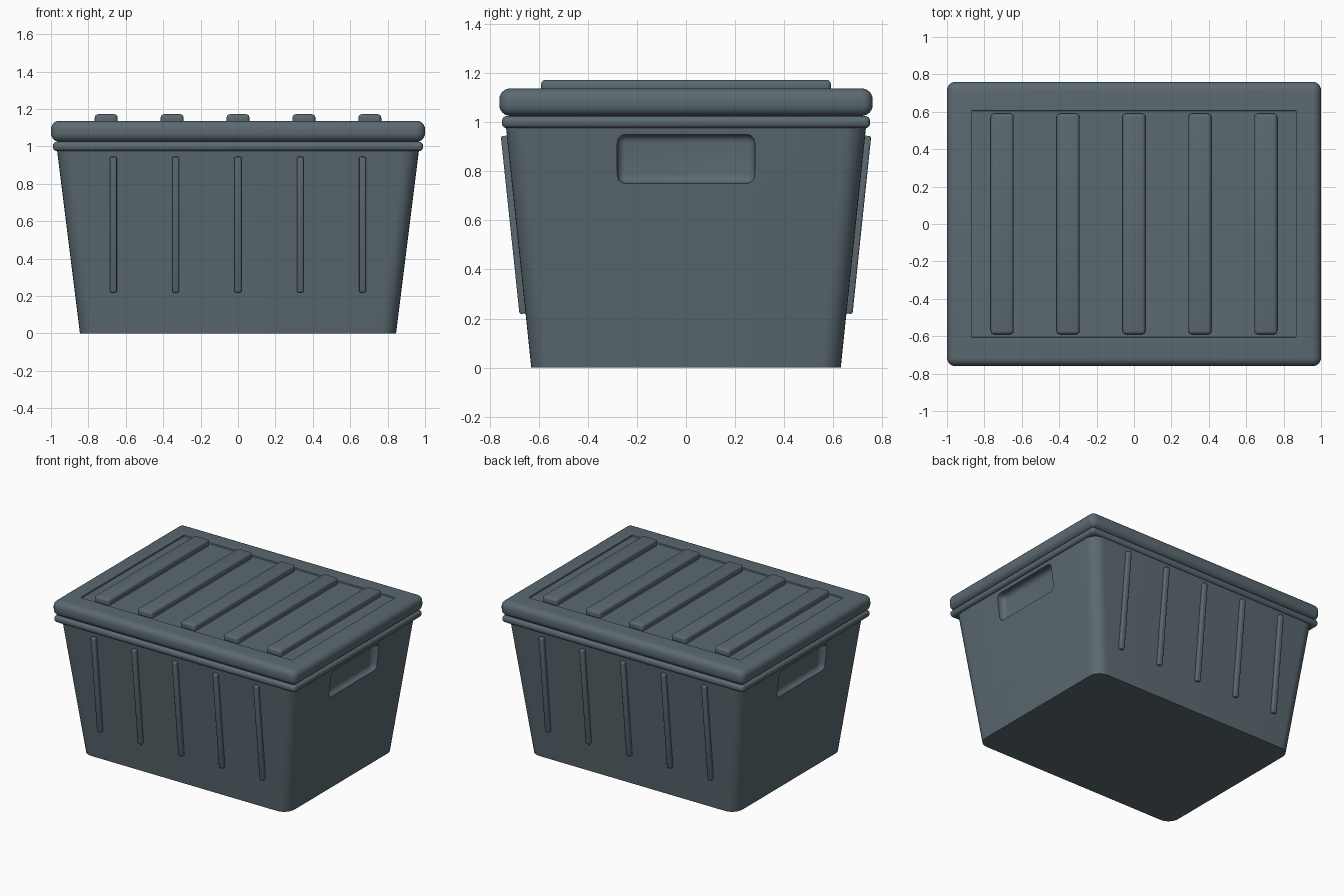
import bpy, bmesh, math
from mathutils import Matrix, Vector

if "Cube" in bpy.data.objects:
    bpy.data.objects.remove(bpy.data.objects["Cube"])

plastic = bpy.data.materials.new("slate_grey_plastic")
plastic.diffuse_color = (0.105, 0.143, 0.165, 1)
plastic.use_nodes = True
plastic.node_tree.nodes["Principled BSDF"].inputs["Base Color"].default_value = plastic.diffuse_color


def finish(name, bm, smooth=True):
    bmesh.ops.recalc_face_normals(bm, faces=bm.faces)
    me = bpy.data.meshes.new(name)
    bm.to_mesh(me)
    bm.free()
    ob = bpy.data.objects.new(name, me)
    bpy.context.collection.objects.link(ob)
    me.materials.append(plastic)
    if smooth:
        bpy.context.view_layer.objects.active = ob
        ob.select_set(True)
        bpy.ops.object.shade_smooth_by_angle(angle=math.radians(35))
        ob.select_set(False)
    return ob


def rounded_box(lo, hi, r, seg=5):
    """Box between two corners with every edge rounded."""
    lo, hi = Vector(lo), Vector(hi)
    bm = bmesh.new()
    bmesh.ops.create_cube(bm, size=1, matrix=Matrix.Translation((lo + hi) / 2)
                          @ Matrix.Diagonal((*(hi - lo), 1)))
    bmesh.ops.bevel(bm, geom=bm.edges[:], offset=r, segments=seg,
                    profile=0.5, affect='EDGES')
    return bm


def ring(bm, hx, hy, r, z, seg=8):
    """Rounded rectangle outline at height z."""
    out = []
    for i, (sx, sy) in enumerate([(1, 1), (-1, 1), (-1, -1), (1, -1)]):
        for k in range(seg + 1):
            a = math.pi / 2 * (i + k / seg)
            out.append(bm.verts.new((sx * (hx - r) + r * math.cos(a),
                                     sy * (hy - r) + r * math.sin(a), z)))
    return out


# Tapered tub with rounded corners
bm = bmesh.new()
low = ring(bm, 0.845, 0.63, 0.085, 0)
top = ring(bm, 0.97, 0.735, 0.085, 1.0)
for i in range(len(low)):
    j = (i + 1) % len(low)
    bm.faces.new((low[i], low[j], top[j], top[i]))
bm.faces.new(low[::-1])
bm.faces.new(top)
tub = finish("tub", bm, smooth=False)

# Hand-hold recesses cut into both ends
for s, side in ((1, "right"), (-1, "left")):
    x0, x1 = sorted((s * 0.905, s * 1.2))
    cutter = finish(f"{side}_handle_cutter",
                    rounded_box((x0, -0.28, 0.75), (x1, 0.28, 0.95), 0.035), smooth=False)
    cutter.hide_render = True
    mod = tub.modifiers.new(f"{side}_handle", 'BOOLEAN')
    mod.operation, mod.solver, mod.object = 'DIFFERENCE', 'EXACT', cutter
    bpy.context.view_layer.objects.active = tub
    bpy.ops.object.modifier_apply(modifier=mod.name)
    bpy.data.objects.remove(cutter)
bpy.context.view_layer.objects.active = tub
tub.select_set(True)
bpy.ops.object.shade_smooth_by_angle(angle=math.radians(35))
tub.select_set(False)

# Rim under the lid
finish("rim", rounded_box((-0.99, -0.75, 0.975), (0.99, 0.75, 1.025), 0.022))

# Lid with a shallow sunken panel
bm = rounded_box((-1, -0.76, 1.025), (1, 0.76, 1.137), 0.045, 6)
panel = max(bm.faces, key=lambda f: f.calc_center_median().z)
for drop in (0, 0.01):
    bmesh.ops.inset_region(bm, faces=[panel], thickness=0.001)
    for v in panel.verts:
        v.co = (math.copysign(0.867 - drop * 0.2, v.co.x),
                math.copysign(0.607 - drop * 0.2, v.co.y), 1.137 - drop)
finish("lid", bm)

# Ribs across the lid
for i in range(5):
    x = (i - 2) * 0.3525
    finish(f"lid_rib_{i + 1}",
           rounded_box((x - 0.061, -0.59, 1.115), (x + 0.061, 0.59, 1.172), 0.018, 4))

# Leaning ribs on the front and back walls
lean = math.atan2(0.105, 1.0)
for s, side in ((-1, "front"), (1, "back")):
    for i in range(5):
        x = (i - 2) * 0.333
        bm = rounded_box((x - 0.018, -0.02, -0.364), (x + 0.018, 0.025, 0.364), 0.008, 3)
        wall = 0.63 + 0.105 * 0.583
        bmesh.ops.transform(bm, verts=bm.verts, matrix=Matrix.Translation((0, wall, 0.583))
                            @ Matrix.Rotation(-lean, 4, 'X'))
        bmesh.ops.scale(bm, verts=bm.verts, vec=(1, s, 1))
        finish(f"{side}_rib_{i + 1}", bm)
